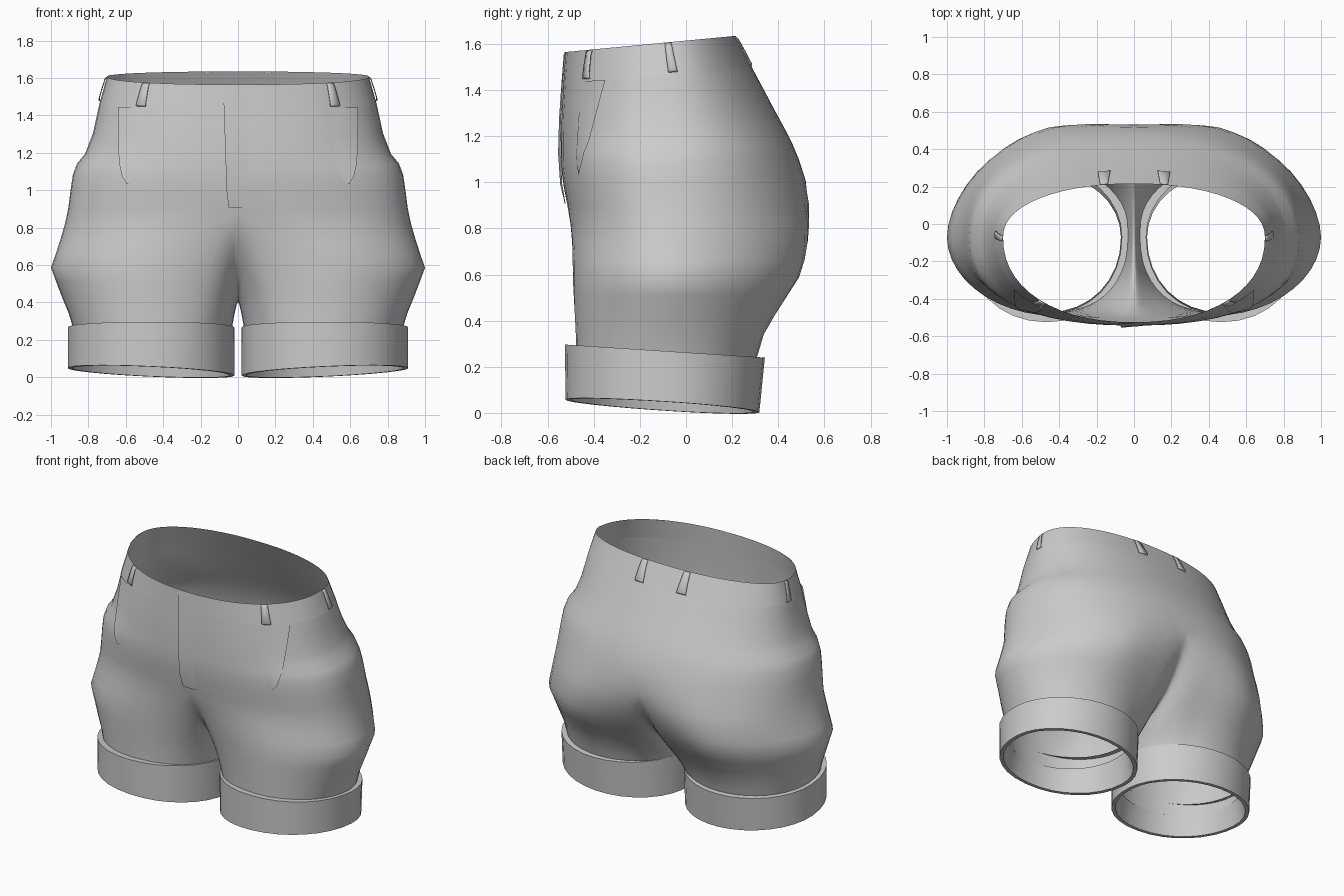
import bpy, bmesh, math
from mathutils import Vector

if "Cube" in bpy.data.objects:
    bpy.data.objects.remove(bpy.data.objects["Cube"])

HALF = math.pi / 2
YC = -0.07            # depth of the widest point of the hips
Z_SPLIT = 0.9         # height where the legs start to part
Z_HEM = 0.2           # hidden lower end of the fabric inside the cuffs

# height, half width, front y, back y, front roundness
LEVELS = [
    (0.20, 0.862, -0.475, 0.295, 2.3), (0.34, 0.905, -0.482, 0.342, 2.3),
    (0.45, 0.950, -0.492, 0.412, 2.3), (0.585, 1.00, -0.502, 0.507, 2.3),
    (0.70, 0.960, -0.507, 0.552, 2.3), (0.82, 0.925, -0.510, 0.562, 2.3),
    (0.90, 0.908, -0.520, 0.552, 2.4), (1.00, 0.895, -0.536, 0.524, 2.4),
    (1.08, 0.883, -0.542, 0.490, 2.4), (1.14, 0.860, -0.543, 0.463, 2.4),
    (1.19, 0.818, -0.543, 0.437, 2.4), (1.30, 0.775, -0.541, 0.375, 2.4),
    (1.46, 0.740, -0.533, 0.288, 2.3), (1.60, 0.700, -0.525, 0.215, 2.2),
]

fabric = bpy.data.materials.new("grey fabric")
fabric.diffuse_color = (0.6, 0.6, 0.6, 1)
fabric.use_nodes = True
fabric.node_tree.nodes["Principled BSDF"].inputs["Base Color"].default_value = fabric.diffuse_color


def level(z):
    z = min(max(z, LEVELS[0][0]), LEVELS[-1][0])
    for a, b in zip(LEVELS, LEVELS[1:]):
        if z <= b[0]:
            t = (z - a[0]) / (b[0] - a[0])
            return [a[i] + (b[i] - a[i]) * t for i in (1, 2, 3, 4)]


def spow(v, p):
    return math.copysign(abs(v) ** p, v)


def oval(a, cx, rx, yf, yb, nf, nb):
    """Point on a rounded oval; a = -90 deg is front, 0 outside, 90 deg back."""
    n, ry = (nf, YC - yf) if math.sin(a) < 0 else (nb, yb - YC)
    return Vector((cx + rx * spow(math.cos(a), 2 / n), YC + ry * spow(math.sin(a), 2 / n), 0))


def hip(a, z, off=0.0):
    """Point on the pelvis surface, optionally pushed outward."""
    w, yf, yb, nf = level(z)
    p = oval(a, 0, w, yf, yb, nf, 2.15)
    if off:
        d = oval(a + 0.02, 0, w, yf, yb, nf, 2.15) - oval(a - 0.02, 0, w, yf, yb, nf, 2.15)
        p += Vector((d.y, -d.x, 0)).normalized() * off
    k = min(max((z - 0.85) / 0.75, 0), 1)
    p.z = z + 0.095 * k * (p.y + 0.15)
    return p


def leg(a, z):
    """Leg outline: pointed at the hips, round at the hem; inner half always round."""
    w, yf, yb, _ = level(z)
    xin = 0.04
    k = min(max((z - 0.27) / 0.3, 0), 1)
    if math.cos(a) < 0:
        k = 0
    return oval(a, (w + xin) / 2, (w - xin) / 2, yf, yb, 2.1 - 0.3 * k, 2.0 - 0.45 * k)


def angle_at(x, z, front=True):
    """Oval angle where the pelvis has the given x."""
    n = level(z)[3] if front else 2.15
    a = math.acos((abs(x) / level(z)[0]) ** (n / 2))
    if front:
        return -a if x >= 0 else a - math.pi
    return a


def make(name, rows, closed=False, mirror=True, thickness=0.0):
    """Skin a list of equally long point rows."""
    bm = bmesh.new()
    grid = [[bm.verts.new(p) for p in row] for row in rows]
    n = len(rows[0])
    for r0, r1 in zip(grid, grid[1:]):
        for i in range(n if closed else n - 1):
            j = (i + 1) % n
            bm.faces.new((r0[i], r1[i], r1[j], r0[j]))
    return finish(name, bm, mirror, thickness)


def finish(name, bm, mirror=True, thickness=0.0):
    me = bpy.data.meshes.new(name)
    bm.to_mesh(me)
    bm.free()
    me.materials.append(fabric)
    ob = bpy.data.objects.new(name, me)
    bpy.context.collection.objects.link(ob)
    bpy.ops.object.select_all(action='DESELECT')
    ob.select_set(True)
    bpy.context.view_layer.objects.active = ob
    bpy.ops.object.shade_smooth_by_angle(angle=math.radians(50))
    if thickness:
        ob.modifiers.new("thickness", 'SOLIDIFY').thickness = thickness
    if mirror:
        m = ob.modifiers.new("mirror", 'MIRROR')
        m.merge_threshold = 0.001
    return ob


def patch(name, rows, cols, mirror=True, thickness=0.0):
    """Plate lying on the pelvis; rows of (start angle, end angle, z, start offset, end offset)."""
    pts = []
    for a0, a1, z, o0, o1 in rows:
        pts.append([hip(a0 + (a1 - a0) * i / cols, z, o0 + (o1 - o0) * i / cols)
                    for i in range(cols + 1)])
    return make(name, pts, False, mirror, thickness)


# Shorts body: half pelvis that continues into one leg, mirrored
K, J = 28, 14
SPREAD = math.radians(125)
bm = bmesh.new()
pelvis = []
for z in (1.46, 1.38, 1.30, 1.24, 1.19, 1.14, 1.08, 1.0, Z_SPLIT):
    pelvis.append([bm.verts.new(hip(-HALF + math.pi * i / K, z)) for i in range(K + 1)])
for r0, r1 in zip(pelvis, pelvis[1:]):
    for i in range(K):
        bm.faces.new((r0[i], r1[i], r1[i + 1], r0[i + 1]))

# Crotch seam runs from the back centre under to the front centre
front, back = pelvis[-1][0].co.copy(), pelvis[-1][K].co.copy()
seam = []
for j in range(1, J):
    v = math.sin(HALF * (1 - 2 * j / J))
    y = (front.y + back.y) / 2 + v * (back.y - front.y) / 2
    end = back.z if v > 0 else front.z
    seam.append(Vector((0, y, 0.405 + (end - 0.405) * abs(v) ** 2.6)))
previous = pelvis[-1] + [bm.verts.new(p) for p in seam]
for z in (0.82, 0.74, 0.66, 0.585, 0.51, 0.43, 0.34, 0.27, Z_HEM):
    t = (Z_SPLIT - z) / (Z_SPLIT - Z_HEM)
    s = t * (1.5 - 0.5 * t)
    row = []
    for i in range(K + J):
        if i <= K:
            start = hip(-HALF + math.pi * i / K, z)
            a = -SPREAD + 2 * SPREAD * i / K
            top = pelvis[-1][i].co.z
        else:
            start = seam[i - K - 1]
            a = SPREAD + (2 * math.pi - 2 * SPREAD) * (i - K) / J
            top = start.z
        p = start.lerp(leg(a, z), s)
        p.z = top + (Z_HEM - top) * t
        row.append(bm.verts.new(p))
    for i in range(K + J):
        j = (i + 1) % (K + J)
        bm.faces.new((previous[i], row[i], row[j], previous[j]))
    previous = row
body = finish("shorts_body", bm)

# Soften the folds between the legs
soft = body.vertex_groups.new(name="crotch")
for v in body.data.vertices:
    x, y, z = v.co
    weight = min(1, max(0, (0.42 - abs(x)) / 0.2)) * min(1, max(0, (z - 0.3) / 0.12)) \
        * min(1, max(0, (1.08 - z) / 0.15))
    if weight > 0:
        soft.add([v.index], weight, 'REPLACE')
relax = body.modifiers.new("relax", 'SMOOTH')
relax.factor, relax.iterations, relax.vertex_group = 0.5, 9, "crotch"

# Waistband
patch("waistband", [(-HALF, HALF, z, 0, 0) for z in (1.60, 1.53, 1.46)], 28)


# Rolled cuffs: ledge, outer wall, bottom rim, inner wall
def cuff_ring(inset, bottom, z=None):
    pts = []
    for i in range(32):
        a = 2 * math.pi * i / 32
        yf, yb = (-0.522, 0.318) if bottom else (-0.525, 0.342)
        p = oval(a, 0.465, 0.445 - inset, yf + inset, yb - inset, 2.1, 2.0)
        if z is not None:
            p.z = z
        elif bottom:
            p.z = 0.029 - 0.065 * (p.y + 0.09) + 0.045 * (p.x - 0.46)
        else:
            p.z = 0.268 - 0.065 * (p.y + 0.09)
        pts.append(p)
    return pts


make("cuff", [cuff_ring(0.045, False), cuff_ring(0, False), cuff_ring(0, True),
              cuff_ring(0.025, True), cuff_ring(0.05, True, 0.2)], closed=True)


# Belt loops
def belt_loop(name, a_top, a_bottom, half_top, half_bottom):
    rows = []
    for t, off in ((0, 0.003), (0.08, 0.010), (0.5, 0.012), (0.92, 0.012), (1, 0.006)):
        a = a_top + (a_bottom - a_top) * t
        h = half_top + (half_bottom - half_top) * t
        rows.append((a - h, a + h, 1.598 - 0.128 * t, off, off))
    patch(name, rows, 2, thickness=0.005)


belt_loop("front_belt_loop", angle_at(0.49, 1.6), angle_at(0.52, 1.46), 0.036, 0.05)
belt_loop("side_belt_loop", -0.01, 0.035, 0.026, 0.042)
belt_loop("back_belt_loop", angle_at(0.16, 1.6, False), angle_at(0.16, 1.46, False), 0.03, 0.045)

# Front pocket panels
patch("pocket", [(angle_at(x0, z), angle_at(x1, z), z, 0.002, 0.010) for x0, x1, z in
                 ((0.50, 0.635, 1.46), (0.50, 0.635, 1.30), (0.515, 0.632, 1.19),
                  (0.53, 0.628, 1.14), (0.55, 0.615, 1.08), (0.572, 0.59, 1.04))], 4)

# Fly flap with its free edge beside the centre
patch("fly_flap", [(angle_at(x, z), angle_at(0.05, z), z, o, 0.001) for x, z, o in
                   ((-0.08, 1.598, 0.006), (-0.075, 1.46, 0.008), (-0.07, 1.30, 0.010),
                    (-0.065, 1.14, 0.012), (-0.06, 1.0, 0.010), (-0.05, 0.91, 0.004))], 4,
      mirror=False)
